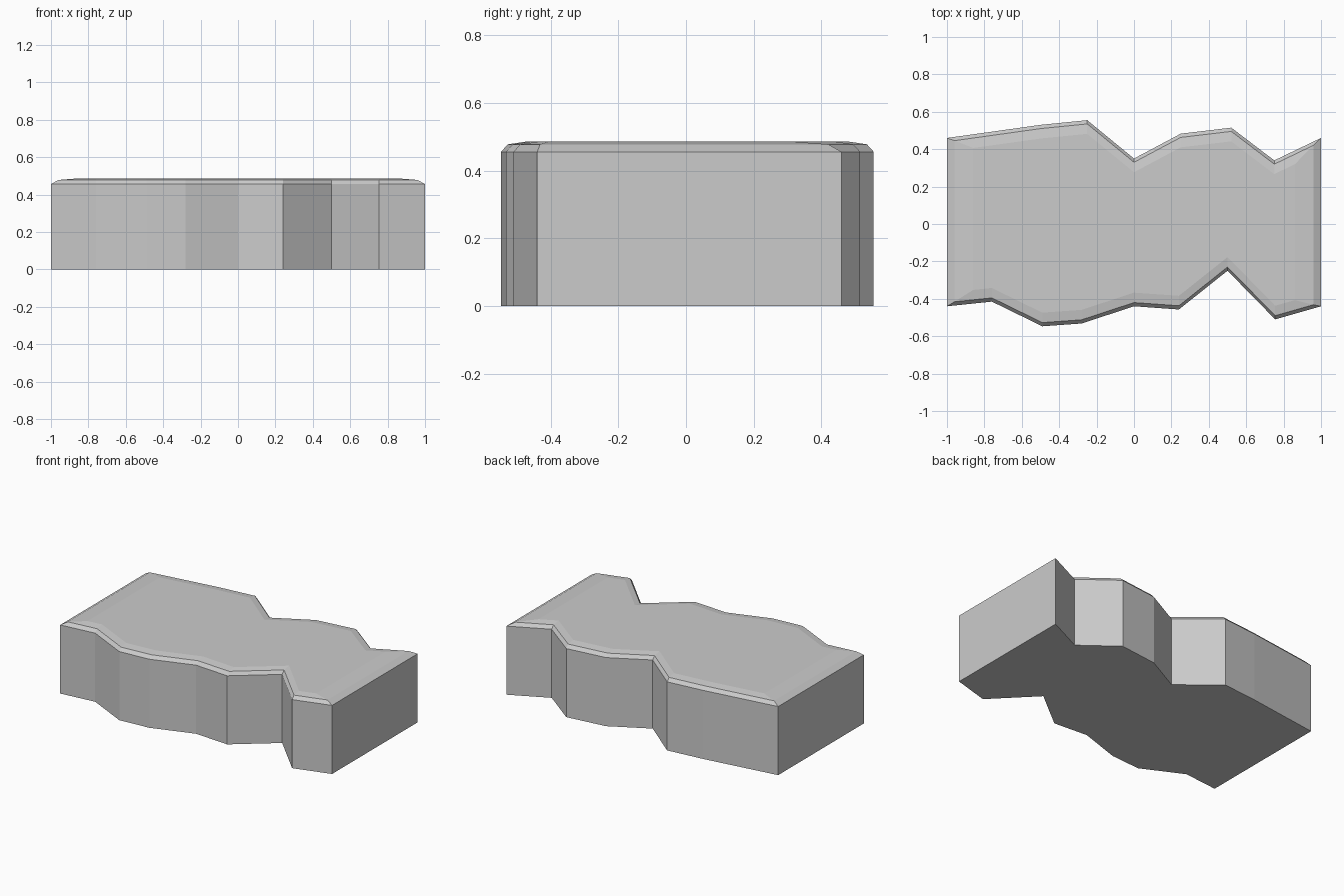
import bpy, bmesh

if "Cube" in bpy.data.objects:
    bpy.data.objects.remove(bpy.data.objects["Cube"])

# Ragged front and back edges of the slab, left to right
front = [(-1, -.44), (-.76, -.415), (-.49, -.547), (-.28, -.532), (0, -.44),
         (.24, -.457), (.5, -.25), (.755, -.51), (1, -.44)]
back = [(-1, .46), (-.5, .53), (-.25, .555), (0, .35),
        (.25, .483), (.52, .515), (.75, .34), (1, .46)]


def trimmed(edge, end, shift):
    """Shorten both ends along the edge to x = +-end, then shift in y."""
    def cut(a, b, x):
        t = (x - a[0]) / (b[0] - a[0])
        return (x, a[1] + t * (b[1] - a[1]))
    pts = [cut(edge[0], edge[1], -end)] + edge[1:-1] + [cut(edge[-1], edge[-2], end)]
    return [(x, y + shift) for x, y in pts]


bm = bmesh.new()

# Rings: base, wall top, bevel step, flat top (height, end x, inset)
rings = []
for z, end, inset in [(0, 1, 0), (.456, 1, 0), (.478, .96, .02), (.486, .86, .073)]:
    outline = trimmed(front, end, inset) + trimmed(back, end, -inset)[::-1]
    rings.append([bm.verts.new((x, y, z)) for x, y in outline])

# Walls and bevel bands
n = len(rings[0])
for low, high in zip(rings, rings[1:]):
    for i in range(n):
        j = (i + 1) % n
        bm.faces.new((low[i], low[j], high[j], high[i]))

# Underside and top
bm.faces.new(rings[0][::-1])
bm.faces.new(rings[-1])
bmesh.ops.recalc_face_normals(bm, faces=bm.faces)

mesh = bpy.data.meshes.new("stone_slab")
bm.to_mesh(mesh)
bm.free()
slab = bpy.data.objects.new("stone_slab", mesh)
bpy.context.collection.objects.link(slab)
